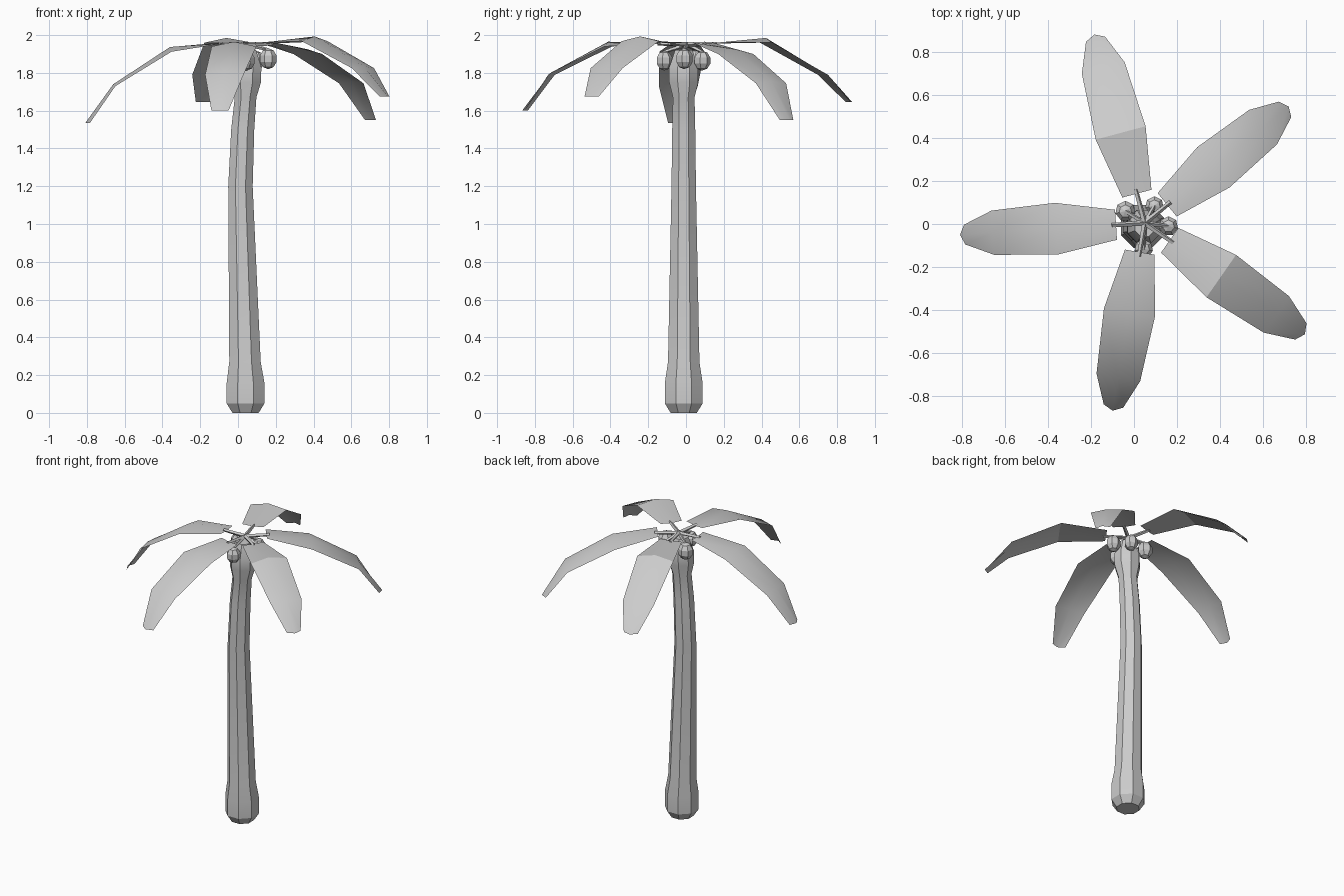
import bpy, math
from mathutils import Vector

if "Cube" in bpy.data.objects:
    bpy.data.objects.remove(bpy.data.objects["Cube"])

HUB = Vector((0.05, 0.005, 1.95))


def make(name, verts, faces):
    me = bpy.data.meshes.new(name)
    me.from_pydata(verts, [], faces)
    me.update()
    ob = bpy.data.objects.new(name, me)
    bpy.context.collection.objects.link(ob)
    bpy.ops.object.select_all(action='DESELECT')
    ob.select_set(True)
    bpy.context.view_layer.objects.active = ob
    bpy.ops.object.shade_smooth_by_angle(angle=math.radians(30))
    return ob


def rod(name, a, b, ra, rb, n=4):
    d = (b - a).normalized()
    u = d.cross(Vector((0.3, 0.2, 1))).normalized()
    v = d.cross(u)
    verts = []
    for p, r in ((a, ra), (b, rb)):
        for i in range(n):
            t = 2 * math.pi * i / n
            verts.append(p + r * (math.cos(t) * u + math.sin(t) * v))
    faces = [(i, (i + 1) % n, n + (i + 1) % n, n + i) for i in range(n)]
    faces += [tuple(reversed(range(n))), tuple(range(n, 2 * n))]
    return make(name, verts, faces)


# Trunk: octagonal rings (centre x, z, radius) with a slight bend
rings = [(0.04, 0.0, 0.075), (0.04, 0.05, 0.108), (0.04, 0.16, 0.108),
         (0.037, 0.27, 0.09), (0.013, 1.2, 0.07), (0.025, 1.5, 0.066),
         (0.04, 1.67, 0.062), (0.045, 1.75, 0.083), (0.047, 1.83, 0.083),
         (0.05, 1.92, 0.05)]
N = 8
verts, faces = [], []
for cx, z, r in rings:
    for i in range(N):
        t = 2 * math.pi * (i + 0.5) / N
        verts.append((cx + r * math.cos(t), -0.012 + r * math.sin(t), z))
for k in range(len(rings) - 1):
    for i in range(N):
        j = (i + 1) % N
        faces.append((k * N + i, k * N + j, (k + 1) * N + j, (k + 1) * N + i))
faces += [tuple(reversed(range(N))), tuple(range(len(verts) - N, len(verts)))]
make("trunk", verts, faces)


# Fronds: angle, length, ridge heights at middle, outer and tip stations
def frond(k, angle, length, zm, zo, zt):
    a = math.radians(angle)
    d = Vector((math.cos(a), math.sin(a), 0))
    s = Vector((-d.y, d.x, 0))
    # ridge distance, edge distance, half width, ridge z, edge drop
    st = [(0.14, 0.14, 0.07, 1.955, -0.005),
          (0.43, 0.43, 0.12, zm, 0.025),
          (0.745, 0.74, 0.103, zo, 0.01),
          (1.0, 0.975, 0.046, zt, 0.0)]
    f = length / 0.9
    verts, faces = [], []
    for i, (rc, re, w, z, drop) in enumerate(st):
        rc, re = (rc * f, re * f) if i < 3 else (rc * length, re * length)
        c = Vector((HUB.x, HUB.y, z))
        e = c - Vector((0, 0, drop))
        verts += [e + d * re - s * w, c + d * rc, e + d * re + s * w]
    for i in range(3):
        b = i * 3
        faces += [(b, b + 3, b + 4, b + 1), (b + 1, b + 4, b + 5, b + 2)]
    make(f"frond_{k}", verts, faces)
    rod(f"frond_stem_{k}", HUB, verts[1] + d * 0.02, 0.013, 0.010)


for k, p in enumerate([(105, 0.906, 1.985, 1.80, 1.645),
                       (39, 0.86, 1.925, 1.755, 1.55),
                       (-34.8, 0.906, 1.993, 1.835, 1.675),
                       (-99.7, 0.885, 1.965, 1.80, 1.60),
                       (183.7, 0.86, 1.937, 1.74, 1.535)]):
    frond(k + 1, *p)

# Coconuts hanging on short stems
for k, (x, y, z, r) in enumerate([(0.16, -0.01, 1.875, 0.048), (0.095, 0.085, 1.865, 0.046),
                                  (-0.04, 0.06, 1.87, 0.05), (0.045, -0.115, 1.865, 0.046)]):
    bpy.ops.mesh.primitive_uv_sphere_add(segments=7, ring_count=5, radius=r, location=(x, y, z))
    ob = bpy.context.object
    ob.name = f"coconut_{k + 1}"
    ob.scale.z = 1.15
    rod(f"coconut_stem_{k + 1}", HUB, Vector((x, y, z + r)), 0.012, 0.008)
